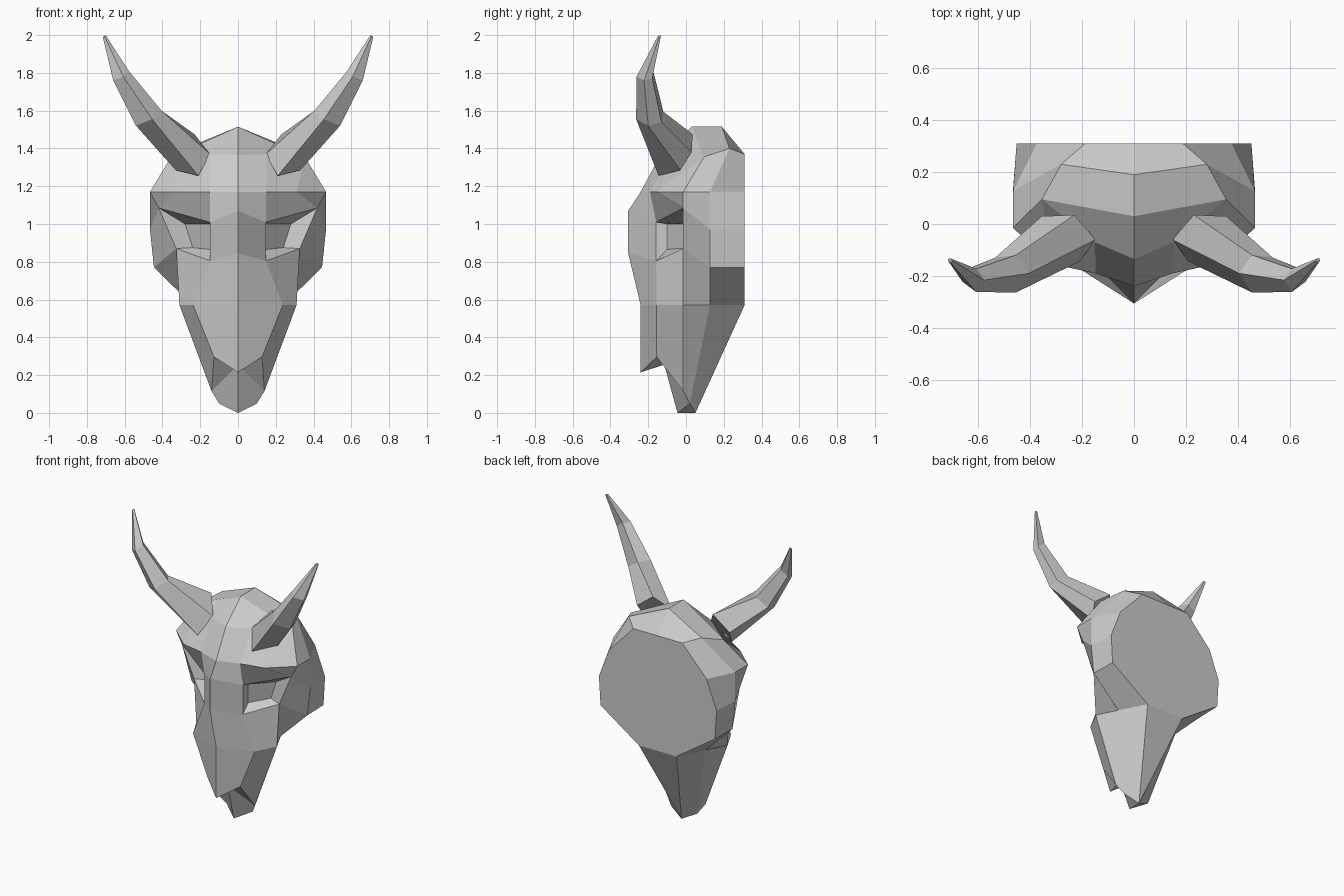
import bpy
import bmesh
from mathutils import Vector

cube = bpy.data.objects.get("Cube")
if cube:
    bpy.data.objects.remove(cube, do_unlink=True)

bone = bpy.data.materials.new("bone_grey")
bone.use_nodes = True
colour = (.6, .6, .6, 1)
bone.diffuse_color = colour
bone.node_tree.nodes["Principled BSDF"].inputs["Base Color"].default_value = colour


def build_mirrored(name, points, panels):
    """Make a flat-shaded object from half panels, repeated across the middle."""
    bm = bmesh.new()
    for side in (1, -1):
        verts = {key: bm.verts.new((side * p[0], p[1], p[2])) for key, p in points.items()}
        for panel in panels:
            bm.faces.new([verts[key] for key in panel])
    bmesh.ops.remove_doubles(bm, verts=bm.verts, dist=.0001)
    bmesh.ops.recalc_face_normals(bm, faces=bm.faces)
    mesh = bpy.data.meshes.new(name)
    bm.to_mesh(mesh)
    bm.free()
    mesh.materials.append(bone)
    obj = bpy.data.objects.new(name, mesh)
    bpy.context.scene.collection.objects.link(obj)


# Cranium: crown, forehead, side band and flat back
cranium = {
    "hairline_mid": (0, -.135, 1.365), "hairline": (.15, -.07, 1.37),
    "crown_mid": (0, .03, 1.515), "crown": (.355, .095, 1.355),
    "ridge_mid": (0, .19, 1.515), "ridge": (.28, .23, 1.4),
    "temple": (.466, -.015, 1.17),
    "band_top": (.465, .127, 1.17), "band_upper": (.466, .127, .97),
    "band_lower": (.445, .127, .77), "band_base": (.24, .127, .57),
    "back_mid": (0, .31, 1.37), "back_top": (.188, .31, 1.37),
    "back_shoulder": (.375, .31, 1.17), "back_upper": (.452, .31, .97),
    "back_lower": (.44, .31, .77), "back_base": (.145, .31, .57),
    "back_base_mid": (0, .31, .57),
}
cranium_panels = [
    "hairline_mid hairline brow brow_mid",
    "hairline crown brow_end brow",
    "crown temple brow_end",
    "crown_mid crown hairline hairline_mid",
    "ridge_mid ridge crown crown_mid",
    "crown ridge band_top temple",
    "ridge_mid back_mid back_top ridge",
    "ridge back_top back_shoulder band_top",
    "band_top back_shoulder back_upper band_upper",
    "band_upper back_upper back_lower band_lower",
    "band_lower back_lower back_base band_base",
    "back_mid back_top back_shoulder back_upper back_lower back_base back_base_mid",
]

# Brow, eye socket, nose bridge and cheek
eyes = {
    "brow_mid": (0, -.24, 1.17), "brow": (.148, -.19, 1.17), "brow_end": (.31, -.155, 1.17),
    "bridge_mid": (0, -.306, 1.07), "bridge": (.148, -.158, 1.01),
    "eye_corner": (.42, -.015, 1.085),
    "lid_mid": (0, -.306, .845), "lid": (.148, -.158, .805), "lid_end": (.327, -.015, .87),
    "socket_top": (.148, -.1, 1), "socket_top_end": (.28, .02, 1),
    "socket_low": (.148, -.1, .865), "socket_low_end": (.24, .02, .875),
}
eye_panels = [
    "brow_mid brow bridge bridge_mid",
    "brow brow_end eye_corner bridge",
    "brow_end temple eye_corner",
    "bridge_mid bridge lid lid_mid",
    "bridge eye_corner socket_top_end socket_top",
    "socket_top socket_top_end socket_low_end socket_low",
    "bridge socket_top socket_low lid",
    "lid socket_low socket_low_end lid_end",
    "eye_corner lid_end socket_low_end socket_top_end",
    "temple band_top band_upper eye_corner",
    "eye_corner band_upper band_lower lid_end",
    "lid_end band_lower band_base jaw",
]

# Muzzle, nostrils and chin
muzzle = {
    "snout_mid": (0, -.24, .57), "snout": (.237, -.155, .57), "jaw": (.31, -.015, .57),
    "nose_mid": (0, -.24, .215), "nose": (.127, -.155, .296),
    "nostril_mid": (0, -.115, .255), "nostril": (.14, -.015, .115),
    "chin": (.1, .02, .05), "chin_front": (0, -.045, 0), "chin_back": (0, .05, 0),
}
muzzle_panels = [
    "lid_mid lid snout snout_mid",
    "lid lid_end jaw snout",
    "snout_mid snout nose nose_mid",
    "snout jaw nostril nose",
    "nose_mid nose nostril_mid",
    "nose nostril nostril_mid",
    "nostril_mid nostril chin chin_front",
    "jaw band_base chin nostril",
    "band_base back_base chin_back chin",
    "back_base back_base_mid chin_back",
    "chin chin_back chin_front",
]
build_mirrored("skull", {**cranium, **eyes, **muzzle},
               [names.split() for names in cranium_panels + eye_panels + muzzle_panels])

# Horns: five-sided rings, tapering outward and upward to a small tip
root = [(.148, -.06, 1.37), (.21, -.145, 1.255), (.33, -.03, 1.285),
        (.355, .03, 1.38), (.23, .035, 1.475)]
bend = [Vector(p) for p in ((.405, -.19, 1.6), (.455, -.264, 1.555), (.54, -.2, 1.52),
                            (.535, -.13, 1.54), (.455, -.12, 1.595))]
middle = sum(bend, Vector((0, 0, 0))) / len(bend)


def taper(centre, scale):
    return [Vector(centre) + (p - middle) * scale for p in bend]


rings = [root, bend, taper((.622, -.21, 1.785), .62), taper((.708, -.14, 1.993), .12)]
sides = range(len(root))
horn_points = {(r, s): ring[s] for r, ring in enumerate(rings) for s in sides}
horn_panels = [[(r, s), (r, (s + 1) % len(root)), (r + 1, (s + 1) % len(root)), (r + 1, s)]
               for r in range(len(rings) - 1) for s in sides]
horn_panels += [[(r, s) for s in sides] for r in (0, len(rings) - 1)]
build_mirrored("horns", horn_points, horn_panels)
